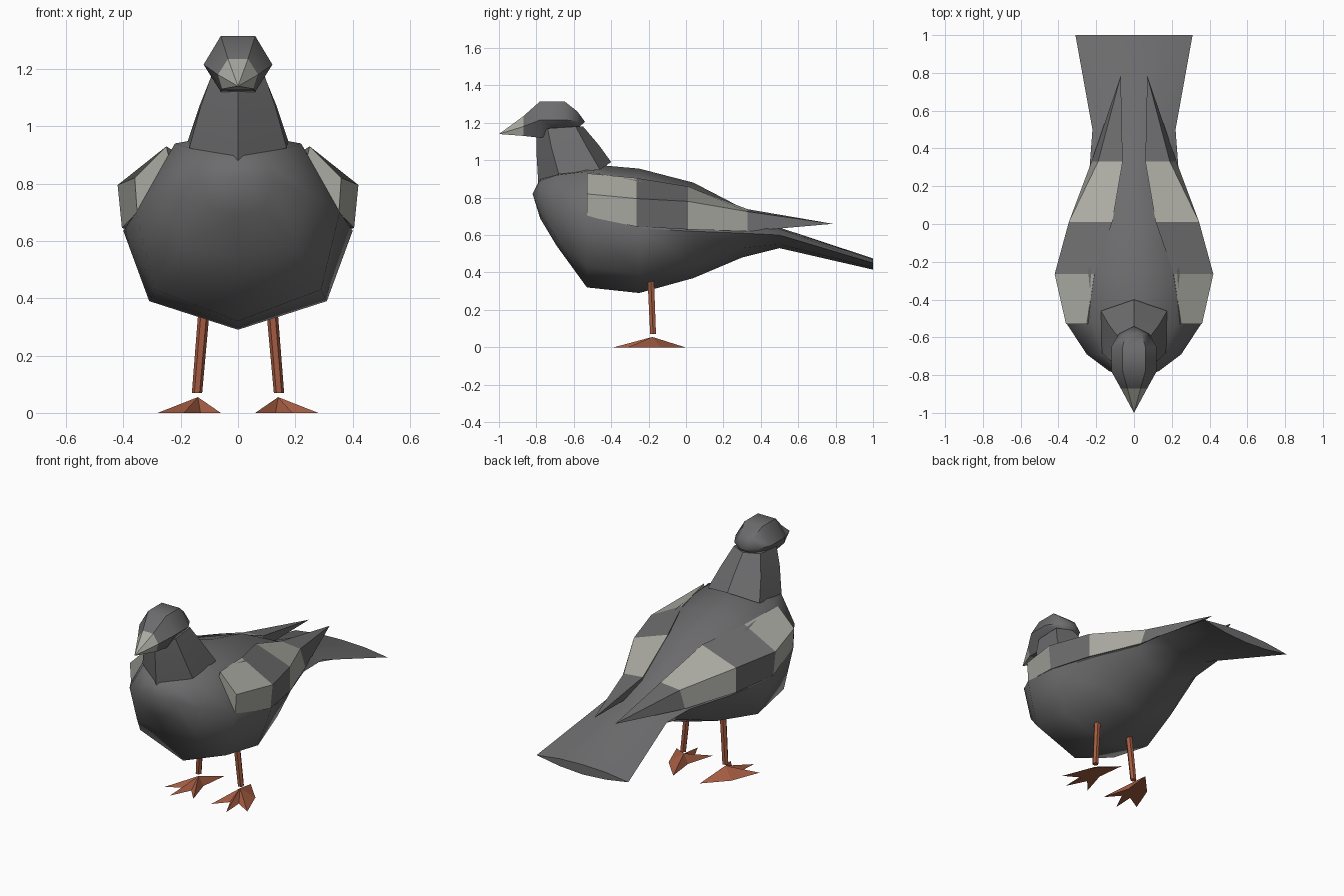
import bpy, bmesh, math
from mathutils import Vector

cube = bpy.data.objects.get("Cube")
if cube:
    bpy.data.objects.remove(cube)


def material(name, rgb):
    mat = bpy.data.materials.new(name)
    mat.use_nodes = True
    mat.diffuse_color = (*rgb, 1)
    mat.node_tree.nodes["Principled BSDF"].inputs["Base Color"].default_value = (*rgb, 1)
    return mat


grey = material("slate grey", (.15, .15, .155))
pale = material("pale grey", (.41, .41, .37))
orange = material("leg orange", (.38, .11, .055))


def mirrored(half):
    """Complete a half ring, given from the top round to the bottom, across x = 0."""
    back = [(-x, y, z) for x, y, z in reversed(half) if x > 0]
    return half + back


def section(y, *points):
    return [(x, y, z) for x, z in points]


def loft(name, rings, materials, start=None, end=None, angle=None, band_rule=None, mirror=False):
    """Skin a run of rings; each end is a cap, or a point if one is given."""
    bm = bmesh.new()
    loops = [[bm.verts.new(p) for p in ring] for ring in rings]
    count = len(loops[0])

    def add(verts, band):
        face = bm.faces.new(verts)
        if band_rule:
            face.material_index = band_rule(band)

    for band, (a, b) in enumerate(zip(loops, loops[1:])):
        for i in range(count):
            j = (i + 1) % count
            add((a[i], a[j], b[j], b[i]), band)
    for loop, tip, band in ((loops[0], start, 0), (loops[-1], end, len(loops) - 1)):
        if tip is None:
            add(loop, band)
        else:
            point = bm.verts.new(tip)
            for i in range(count):
                add((loop[i], loop[(i + 1) % count], point), band)
    bmesh.ops.recalc_face_normals(bm, faces=bm.faces)
    mesh = bpy.data.meshes.new(name)
    bm.to_mesh(mesh)
    bm.free()
    for mat in materials:
        mesh.materials.append(mat)
    obj = bpy.data.objects.new(name, mesh)
    bpy.context.collection.objects.link(obj)
    if mirror:
        mod = obj.modifiers.new("Mirror", 'MIRROR')
        mod.use_mirror_merge = False
    if angle:
        bpy.ops.object.select_all(action='DESELECT')
        obj.select_set(True)
        bpy.context.view_layer.objects.active = obj
        bpy.ops.object.shade_smooth_by_angle(angle=math.radians(angle))
    return obj


# Body and tail: top, shoulder, widest point, lower crease, keel
body = [
    section(-.78, (0, .90), (.08, .89), (.13, .81), (.09, .71), (0, .69)),
    section(-.69, (0, .94), (.16, .92), (.25, .76), (.20, .58), (0, .54)),
    section(-.53, (0, .98), (.22, .94), (.355, .70), (.29, .43), (0, .32)),
    section(-.25, (0, .955), (.24, .89), (.40, .635), (.31, .39), (0, .29)),
    section(.04, (0, .88), (.20, .81), (.33, .62), (.24, .44), (0, .37)),
    section(.30, (0, .745), (.12, .71), (.235, .61), (.17, .53), (0, .48)),
    section(.50, (0, .64), (.11, .632), (.22, .60), (.12, .55), (0, .53)),
    section(1, (0, .475), (.155, .47), (.31, .45), (.155, .425), (0, .415)),
]
loft("body_and_tail", [mirrored(r) for r in body], [grey], start=(0, -.82, .82), angle=50)

# Wings: top edge, outer ridge, lower edge, hidden inner edge; alternate bands are pale
wing = [
    section(-.53, (.25, .93), (.36, .82), (.352, .70), (.22, .80)),
    section(-.265, (.21, .905), (.42, .795), (.405, .645), (.25, .75)),
    section(.01, (.115, .86), (.345, .78), (.345, .63), (.17, .70)),
    section(.33, (.06, .738), (.19, .725), (.225, .62), (.09, .64)),
]
loft("wings", wing, [grey, pale], end=(.07, .785, .66), mirror=True,
     band_rule=lambda band: 1 if band in (0, 2) else 0)

# Neck: four corners per side, front to back
neck = [
    [(0, -.79, .88), (.17, -.68, .925), (.175, -.46, .95), (0, -.40, .99)],
    [(0, -.80, 1.05), (.13, -.72, 1.07), (.135, -.53, 1.07), (0, -.465, 1.08)],
    [(0, -.80, 1.14), (.095, -.74, 1.17), (.09, -.59, 1.18), (0, -.55, 1.18)],
]
loft("neck", [mirrored(r) for r in neck], [grey], angle=25)

# Head: six-sided rings from the beak base to the nape
face_ring = section(-.87, (.035, 1.235), (.07, 1.18), (.055, 1.13))
head = [
    face_ring,
    section(-.78, (.06, 1.315), (.12, 1.215), (.06, 1.12)),
    section(-.65, (.06, 1.315), (.12, 1.215), (.06, 1.15)),
    section(-.58, (.04, 1.26), (.08, 1.21), (.04, 1.17)),
]
loft("head", [mirrored(r) for r in head], [grey], end=(0, -.54, 1.205), angle=45)

# Beak
loft("beak", [mirrored(face_ring)], [pale], start=(0, -1, 1.14), angle=None)

# Legs: slim six-sided rods leaning outward
def rod_ring(centre, radius, sides=6):
    turns = [math.tau * i / sides for i in range(sides)]
    return [Vector(centre) + Vector((math.cos(t), math.sin(t), 0)) * radius for t in turns]


loft("legs", [rod_ring((.115, -.19, .40), .02), rod_ring((.143, -.176, .07), .018)],
     [orange], mirror=True)

# Feet: flat stars with three front toes and a hind toe, rising to the ankle
ankle = Vector((.14, -.18, 0))
toes = [(.14, -.13), (.05, -.205), (-.08, -.165), (-.05, .175)]
star = []
for toe, following in zip(toes, toes[1:] + toes[:1]):
    a, b = Vector((*toe, 0)), Vector((*following, 0))
    notch = (a.normalized() + b.normalized()).normalized()
    reach = .085 if b.y < 0 else .03
    star += [ankle + a, ankle + notch * reach]
loft("feet", [star], [orange], start=ankle + Vector((0, 0, .055)), mirror=True)
